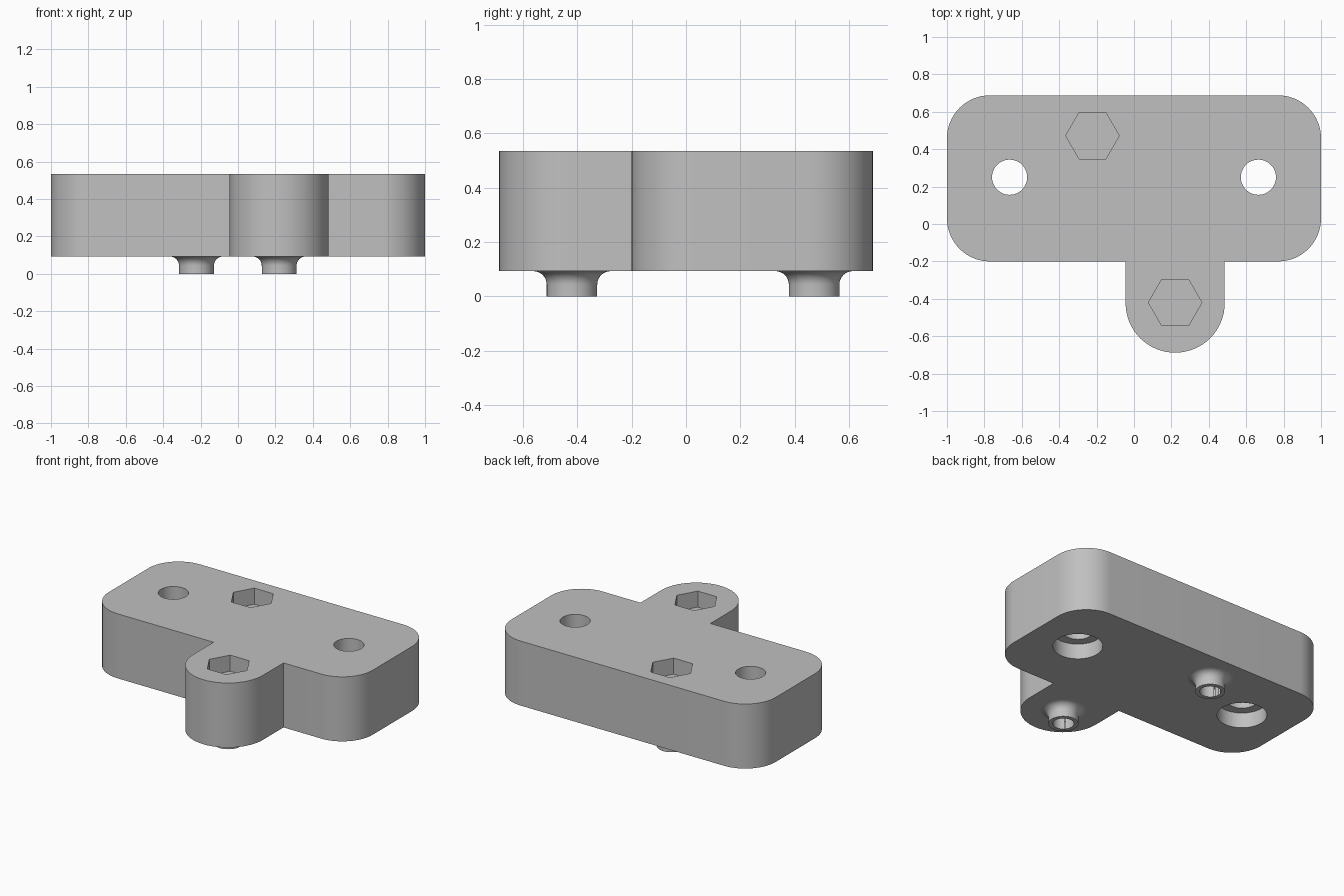
import bpy, bmesh
from math import cos, sin, pi, radians

BASE, TOP = 0.093, 0.535            # underside and top of the block
NUTS = [(0.22, -0.42), (-0.222, 0.472)]
BOLTS = [(-0.665, 0.25), (0.665, 0.25)]

if "Cube" in bpy.data.objects:
    bpy.data.objects.remove(bpy.data.objects["Cube"], do_unlink=True)

grey = bpy.data.materials.new("grey plastic")
grey.use_nodes = True
grey.diffuse_color = (0.53, 0.53, 0.53, 1)
grey.node_tree.nodes["Principled BSDF"].inputs["Base Color"].default_value = (0.53, 0.53, 0.53, 1)


def arc(cx, cy, r, start, end, n=16):
    angles = [radians(start + (end - start) * i / n) for i in range(n + 1)]
    return [(cx + r * cos(a), cy + r * sin(a)) for a in angles]


def make_object(name, bm):
    bmesh.ops.recalc_face_normals(bm, faces=bm.faces)
    mesh = bpy.data.meshes.new(name)
    bm.to_mesh(mesh)
    bm.free()
    mesh.materials.append(grey)
    obj = bpy.data.objects.new(name, mesh)
    bpy.context.collection.objects.link(obj)
    return obj


def prism(name, outline, z0, z1):
    bm = bmesh.new()
    face = bm.faces.new([bm.verts.new((x, y, z0)) for x, y in outline])
    top = bmesh.ops.extrude_face_region(bm, geom=[face])["geom"]
    bmesh.ops.translate(bm, vec=(0, 0, z1 - z0),
                        verts=[v for v in top if isinstance(v, bmesh.types.BMVert)])
    return make_object(name, bm)


def round_prism(name, centre, r, z0, z1, sides=48):
    return prism(name, arc(*centre, r, 0, 360, sides)[:-1], z0, z1)


def lathe(name, centre, profile, sides=48):
    bm = bmesh.new()
    verts = [bm.verts.new((centre[0] + r, centre[1], z)) for r, z in profile]
    edges = [bm.edges.new(pair) for pair in zip(verts, verts[1:])]
    bmesh.ops.spin(bm, geom=verts + edges, cent=(*centre, 0), axis=(0, 0, 1),
                   angle=2 * pi, steps=sides, use_merge=True)
    bmesh.ops.remove_doubles(bm, verts=bm.verts, dist=0.0001)
    return make_object(name, bm)


# Rounded plate with a round-ended tab at the front
R = 0.23
outline = (arc(1 - R, 0.688 - R, R, 0, 90) + arc(R - 1, 0.688 - R, R, 90, 180)
           + arc(R - 1, R - 0.2, R, 180, 270)
           + [(-0.045, -0.2)] + arc(0.22, -0.423, 0.265, 180, 360, 32) + [(0.485, -0.2)]
           + arc(1 - R, R - 0.2, R, 270, 360))
block = prism("mounting_block", outline, BASE, TOP)

# Bosses that flare into the underside
flare = arc(0.143, BASE - 0.05, 0.05, 180, 90, 8)
boss_profile = [(0, 0), (0.093, 0)] + flare + [(0.143, BASE + 0.03), (0, BASE + 0.03)]
steps = [(lathe("boss", c, boss_profile), "UNION") for c in NUTS]

# Hexagonal nut pockets above blind screw bores
for c in NUTS:
    steps.append((round_prism("nut_pocket", c, 0.143, TOP - 0.11, TOP + 0.1, 6), "DIFFERENCE"))
    steps.append((round_prism("screw_bore", c, 0.066, -0.1, TOP - 0.125), "DIFFERENCE"))

# Through holes, counterbored from below
for c in BOLTS:
    steps.append((round_prism("bolt_hole", c, 0.094, -0.1, TOP + 0.1), "DIFFERENCE"))
    steps.append((round_prism("counterbore", c, 0.155, -0.1, BASE + 0.105), "DIFFERENCE"))

for tool, operation in steps:
    tool.hide_render = True
    mod = block.modifiers.new(tool.name, "BOOLEAN")
    mod.object, mod.operation, mod.solver = tool, operation, "EXACT"

# Bake the cuts and remove the tools
bpy.context.view_layer.update()
evaluated = block.evaluated_get(bpy.context.evaluated_depsgraph_get())
baked = bpy.data.meshes.new_from_object(evaluated)
block.modifiers.clear()
block.data = baked
for tool, _ in steps:
    bpy.data.objects.remove(tool, do_unlink=True)

# Smooth round walls, flat horizontal faces
bpy.ops.object.select_all(action="DESELECT")
block.select_set(True)
bpy.context.view_layer.objects.active = block
bpy.ops.object.shade_smooth_by_angle(angle=radians(30))
for poly in block.data.polygons:
    if abs(poly.normal.z) > 0.999:
        poly.use_smooth = False
